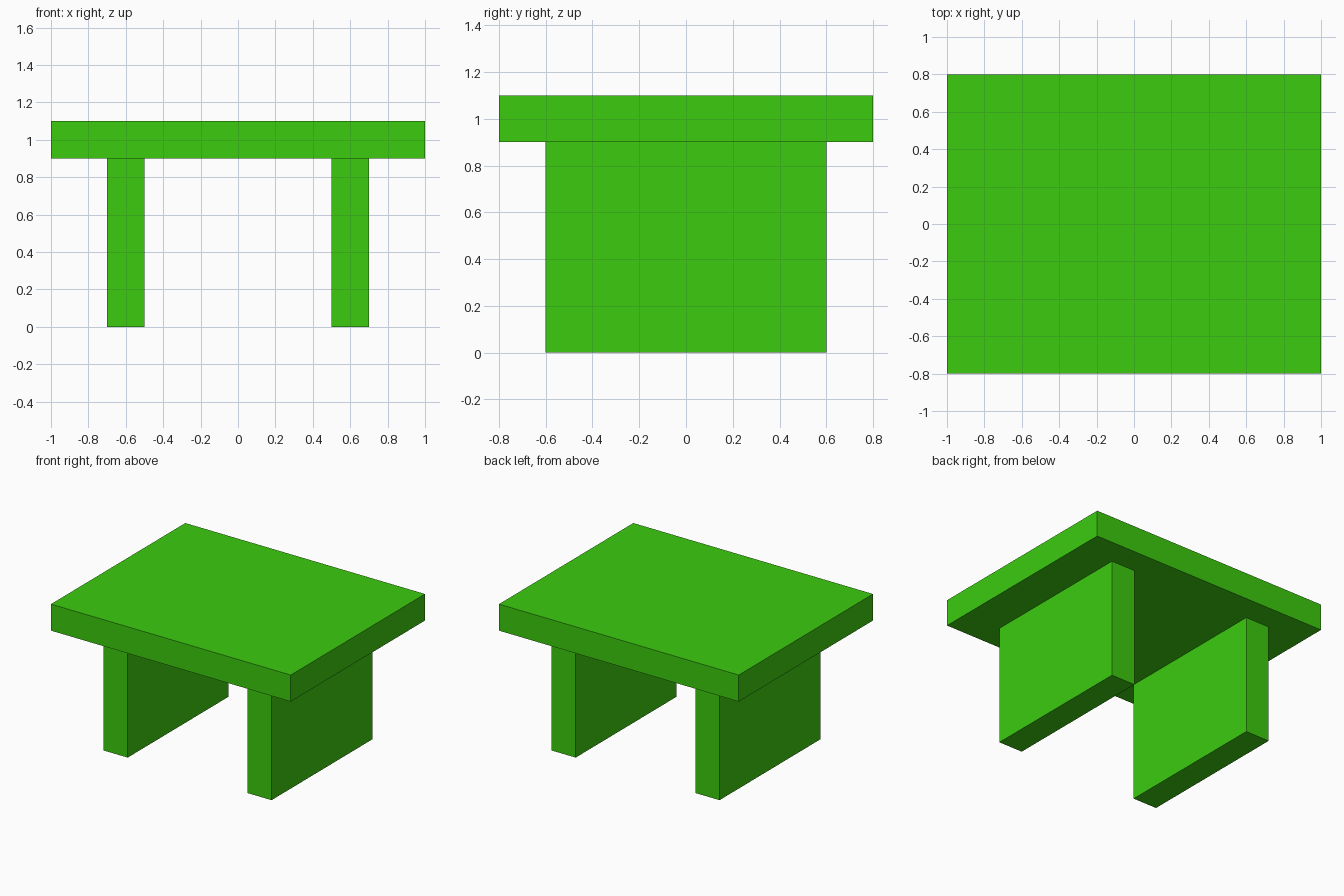
import bpy

default_cube = bpy.data.objects.get("Cube")
if default_cube:
    bpy.data.objects.remove(default_cube, do_unlink=True)

# Single green finish
green = bpy.data.materials.new("bright_green")
green.use_nodes = True
colour = (0.045, 0.6, 0.0045, 1.0)
green.diffuse_color = colour
green.node_tree.nodes["Principled BSDF"].inputs["Base Color"].default_value = colour


def box(name, size, location):
    """Add a flat-shaded box with the given full dimensions."""
    bpy.ops.mesh.primitive_cube_add(size=1, location=location)
    obj = bpy.context.object
    obj.name = name
    obj.scale = size
    bpy.ops.object.transform_apply(location=False, rotation=False, scale=True)
    obj.data.materials.append(green)
    return obj


TOP_THICKNESS = 0.2
LEG_HEIGHT = 0.9

# Table top
box("table_top", (2.0, 1.6, TOP_THICKNESS), (0, 0, LEG_HEIGHT + TOP_THICKNESS / 2))

# Slab legs, one on each side
for side, sign in (("left", 1), ("right", -1)):
    box(f"{side}_leg_panel", (0.2, 1.2, LEG_HEIGHT), (sign * 0.6, 0, LEG_HEIGHT / 2))
